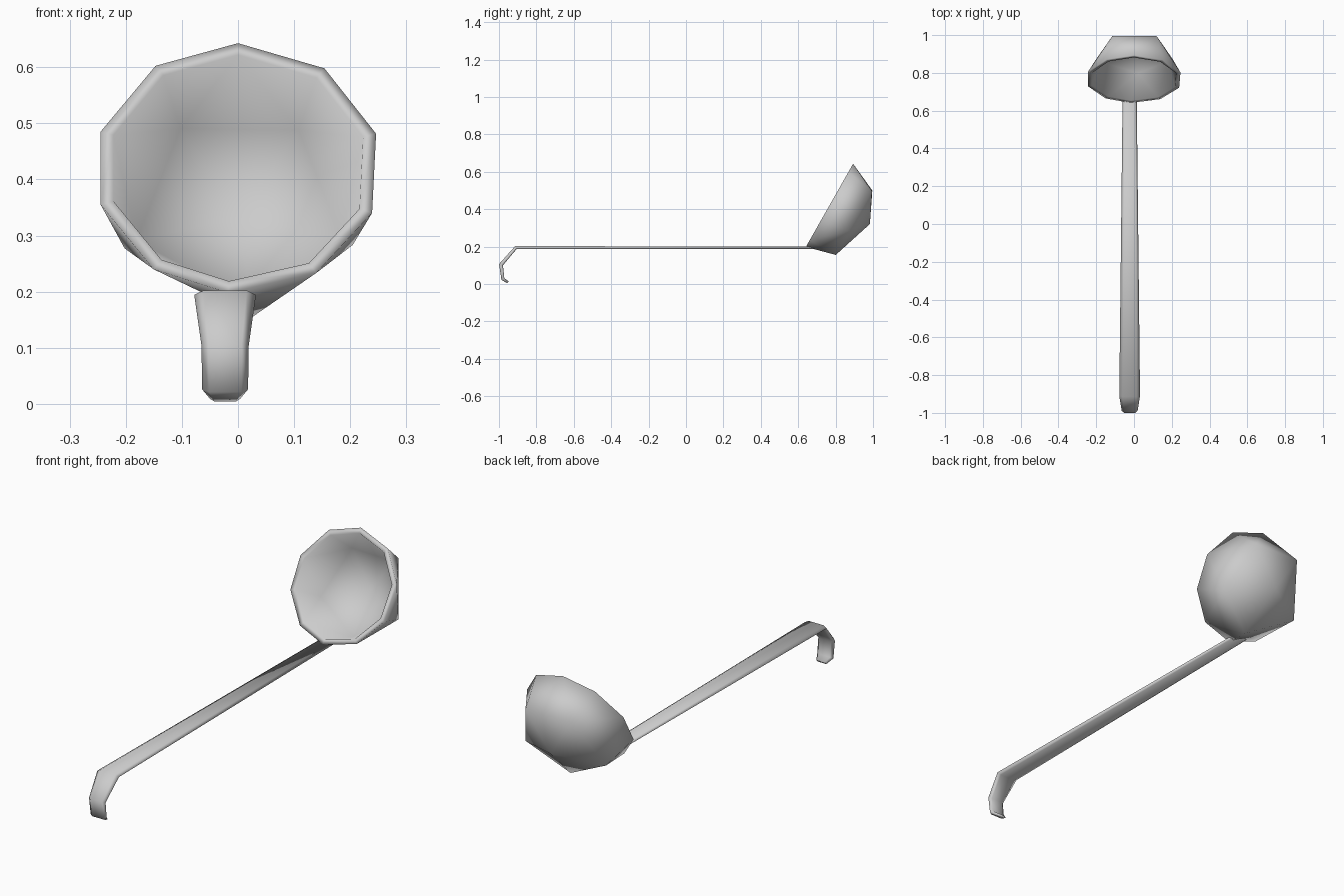
import bpy, bmesh
from math import sin, cos, radians
from mathutils import Vector

if "Cube" in bpy.data.objects:
    bpy.data.objects.remove(bpy.data.objects["Cube"])

steel = bpy.data.materials.new("brushed grey metal")
steel.use_nodes = True
steel.diffuse_color = (0.6, 0.6, 0.6, 1)
steel.node_tree.nodes["Principled BSDF"].inputs["Base Color"].default_value = (0.6, 0.6, 0.6, 1)


def finish(name, bm):
    bmesh.ops.recalc_face_normals(bm, faces=bm.faces)
    for f in bm.faces:
        f.smooth = True
    me = bpy.data.meshes.new(name)
    bm.to_mesh(me)
    bm.free()
    me.materials.append(steel)
    ob = bpy.data.objects.new(name, me)
    bpy.context.collection.objects.link(ob)
    return ob


# Bowl: a tilted ten-sided rim closing to five corners and one point
centre = Vector((0, 0.767, 0.42))
up = Vector((0, 0.494, 0.87))
back = Vector((0, 0.87, -0.494))


def ring(bm, angles, radius, depth):
    return [bm.verts.new(centre + Vector((radius * sin(radians(a)), 0, 0))
                         + up * radius * cos(radians(a)) + back * depth) for a in angles]


def shell(bm, rim_r, mid_r, mid_depth, tip_depth):
    rim = ring(bm, [0, 37, 74, 111, 147, 184, 216, 253, 287, 325], rim_r, 0)
    mid = ring(bm, [34, 108, 173, 250, 328], mid_r, mid_depth)
    tip = bm.verts.new(centre + up * 0.02 + back * tip_depth)
    for i in range(5):
        a, b = mid[i - 1], mid[i]
        r0, r1, r2 = rim[2 * i - 1], rim[2 * i], rim[(2 * i + 1) % 10]
        bm.faces.new((a, b, r1))
        bm.faces.new((r0, a, r1))
        bm.faces.new((r1, b, r2))
        bm.faces.new((a, tip, b))
    return rim


bm = bmesh.new()
outer = shell(bm, 0.256, 0.215, 0.16, 0.237)
inner = shell(bm, 0.232, 0.193, 0.145, 0.215)
for i in range(10):
    bm.faces.new((outer[i - 1], outer[i], inner[i], inner[i - 1]))
finish("ladle_bowl", bm)

# Handle: a flat six-sided bar swept along a hooked path
# each station: y, z, half width, half thickness
path = [(0.71, 0.194, 0.037, 0.006), (-0.91, 0.194, 0.055, 0.009),
        (-0.989, 0.103, 0.042, 0.011), (-0.979, 0.026, 0.041, 0.009),
        (-0.952, 0.009, 0.027, 0.006)]
bm = bmesh.new()
loops = []
for i, (y, z, w, t) in enumerate(path):
    p, q = path[max(i - 1, 0)], path[min(i + 1, len(path) - 1)]
    here = Vector((y, z))
    d = Vector((0, 0))
    for s, e in ((Vector(p[:2]), here), (here, Vector(q[:2]))):
        if (e - s).length > 0:
            d += (e - s).normalized()
    d.normalize()
    n = Vector((0, d.y, -d.x))
    c = Vector((-0.023, y, z))
    section = [(-1, 0), (-0.7, 1), (0.7, 1), (1, 0), (0.7, -1), (-0.7, -1)]
    loops.append([bm.verts.new(c + Vector((w * u, 0, 0)) + n * t * v) for u, v in section])
for a, b in zip(loops, loops[1:]):
    for k in range(6):
        bm.faces.new((a[k - 1], a[k], b[k], b[k - 1]))
bm.faces.new(loops[0])
bm.faces.new(loops[-1])
finish("hooked_handle", bm)
